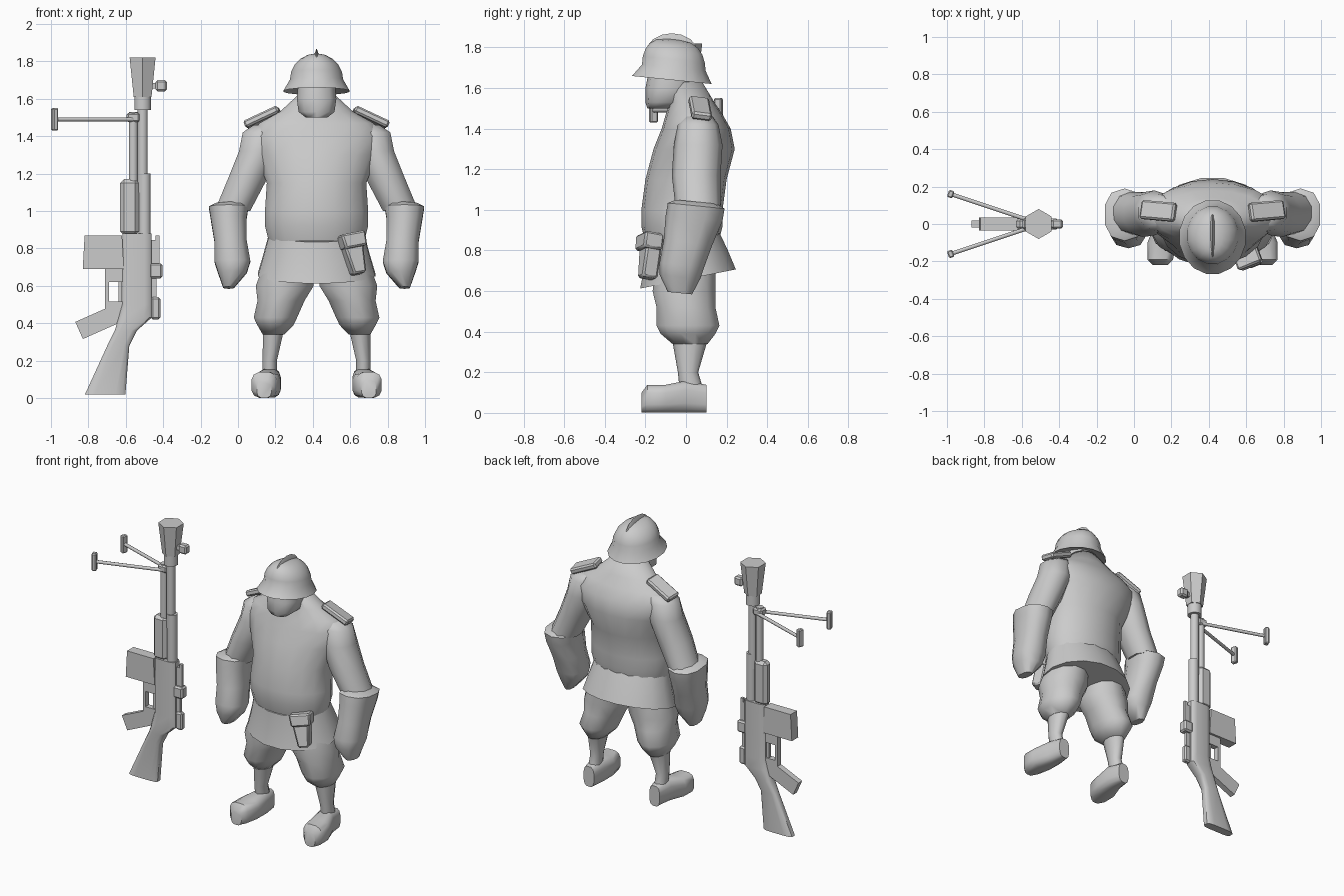
import bpy, bmesh, math
from mathutils import Vector, Matrix

old = bpy.data.objects.get("Cube")
if old:
    bpy.data.objects.remove(old)

grey = bpy.data.materials.new("plain grey")
grey.use_nodes = True
color = (.6, .6, .6, 1)
grey.diffuse_color = color
grey.node_tree.nodes["Principled BSDF"].inputs["Base Color"].default_value = color

SOLDIER_X = .42
RIFLE_X = -.54


def finish(name, bm, angle):
    bmesh.ops.recalc_face_normals(bm, faces=bm.faces)
    mesh = bpy.data.meshes.new(name)
    bm.to_mesh(mesh)
    bm.free()
    mesh.materials.append(grey)
    ob = bpy.data.objects.new(name, mesh)
    bpy.context.collection.objects.link(ob)
    bpy.ops.object.select_all(action='DESELECT')
    ob.select_set(True)
    bpy.context.view_layer.objects.active = ob
    bpy.ops.object.shade_smooth_by_angle(angle=math.radians(angle))
    return ob


def ring(at, wide, deep, x=0, off=0):
    """Cross-section at a height: half width, half depth, centre offsets."""
    return at, wide, deep, x, off


def loft(name, *rings, sides=12, power=2, tilt=0, along_y=False, mirror=1,
         center=SOLDIER_X, angle=60):
    """Skin through the rings; tilt raises each ring towards the back."""
    bm = bmesh.new()
    loops = []
    for at, wide, deep, x, off in rings:
        loop = []
        for i in range(sides):
            turn = math.tau * (i + .5) / sides
            c, s = math.cos(turn), math.sin(turn)
            px = x + wide * math.copysign(abs(c) ** (2 / power), c)
            d = deep * math.copysign(abs(s) ** (2 / power), s)
            y, z = (at, off + d) if along_y else (off + d, at + tilt * d)
            loop.append(bm.verts.new((center + mirror * px, y, z)))
        loops.append(loop)
    for low, high in zip(loops, loops[1:]):
        for i in range(sides):
            j = (i + 1) % sides
            bm.faces.new((low[i], low[j], high[j], high[i]))
    bm.faces.new(loops[0])
    bm.faces.new(loops[-1])
    return finish(name, bm, angle)


def box(name, at, size, foot=1, bevel=0, turn=(0, 0, 0)):
    """Bevelled block whose lower end is widened or narrowed by foot."""
    bm = bmesh.new()
    bmesh.ops.create_cube(bm, size=1)
    for v in bm.verts:
        if v.co.z < 0:
            v.co.x *= foot
        v.co *= Vector(size)
    if bevel:
        bmesh.ops.bevel(bm, geom=bm.edges[:], offset=bevel, segments=1, affect='EDGES')
    ob = finish(name, bm, 35)
    ob.location = at
    ob.rotation_euler = [math.radians(a) for a in turn]
    return ob


def rod(name, start, end, radius, end_radius=None, sides=10):
    start, end = Vector(start), Vector(end)
    axis = end - start
    turn = axis.to_track_quat('Z', 'Y').to_matrix().to_4x4()
    bm = bmesh.new()
    bmesh.ops.create_cone(bm, cap_ends=True, segments=sides, radius1=radius,
                          radius2=end_radius or radius, depth=axis.length,
                          matrix=Matrix.Translation((start + end) / 2) @ turn)
    return finish(name, bm, 50)


def tube(name, x, low, high, radius, top_radius=None, sides=10):
    return rod(name, (x, 0, low), (x, 0, high), radius, top_radius, sides)


# Jacket with flared skirt
loft("jacket_skirt",
     ring(.66, wide=.32, deep=.24, off=.01),
     ring(.76, wide=.29, deep=.21),
     ring(.87, wide=.26, deep=.18, off=-.02), sides=16, tilt=.2, angle=40)
loft("jacket",
     ring(.84, wide=.26, deep=.18, off=-.02),
     ring(.92, wide=.28, deep=.2, off=-.02),
     ring(1, wide=.28, deep=.2, off=-.02),
     ring(1.15, wide=.27, deep=.2),
     ring(1.3, wide=.33, deep=.2, off=.04),
     ring(1.4, wide=.36, deep=.17, off=.05),
     ring(1.47, wide=.31, deep=.14, off=.04),
     ring(1.53, wide=.2, deep=.11, off=.03),
     ring(1.63, wide=.09, deep=.08), sides=18)

# Head
loft("neck", ring(1.5, wide=.1, deep=.09),
     ring(1.66, wide=.09, deep=.08, off=-.02))
loft("head",
     ring(1.5, wide=.06, deep=.06, off=-.13),
     ring(1.53, wide=.1, deep=.1, off=-.1),
     ring(1.6, wide=.11, deep=.12, off=-.08),
     ring(1.7, wide=.1, deep=.11, off=-.07), sides=10, power=2.5)

# Helmet: flared brim, rounded dome and a thin crest
dome = [(math.cos(a), math.sin(a)) for a in (0, .3, .6, .9, 1.2, 1.5)]
loft("helmet",
     ring(1.66, wide=.13, deep=.14, off=-.07),
     ring(1.64, wide=.18, deep=.2, off=-.07),
     *[ring(1.7 + .14 * s, wide=.145 * c, deep=.16 * c ** .6, off=-.06) for c, s in dome],
     sides=16, tilt=-.1, angle=50)
arc = [(math.cos(i * math.pi / 8), math.sin(i * math.pi / 8)) for i in range(8)]
loft("helmet_crest",
     *[ring(-.07 - .13 * c, wide=.013, deep=.01 + .05 * s, off=1.76 + .05 * s) for c, s in arc],
     sides=6, along_y=True)

# Limbs, boots and shoulder boards on both sides
for side, word in ((1, "left"), (-1, "right")):
    loft(word + "_upper_arm",
         ring(1.46, wide=.09, deep=.07, x=.25, off=.06),
         ring(1.42, wide=.11, deep=.1, x=.29, off=.06),
         ring(1.32, wide=.11, deep=.12, x=.31, off=.06),
         ring(1.17, wide=.11, deep=.12, x=.37, off=.05),
         ring(1, wide=.1, deep=.11, x=.45, off=.06), sides=10, mirror=side)
    loft(word + "_forearm",
         ring(1.04, wide=.08, deep=.1, x=.46, off=.05),
         ring(1.02, wide=.11, deep=.14, x=.47, off=.05),
         ring(.96, wide=.1, deep=.14, x=.47, off=.04),
         ring(.84, wide=.09, deep=.12, x=.46, off=.01),
         ring(.73, wide=.1, deep=.11, x=.45, off=-.02),
         ring(.67, wide=.08, deep=.1, x=.45, off=-.03),
         ring(.59, wide=.03, deep=.06, x=.47, off=-.03),
         sides=10, power=2.4, mirror=side, tilt=-.1, angle=50)
    loft(word + "_trouser",
         ring(.76, wide=.13, deep=.15, x=.14),
         ring(.6, wide=.16, deep=.16, x=.17, off=-.01),
         ring(.52, wide=.13, deep=.15, x=.19),
         ring(.43, wide=.12, deep=.16, x=.22, off=.01),
         ring(.39, wide=.1, deep=.14, x=.22, off=.01),
         ring(.34, wide=.06, deep=.09, x=.23, off=.02), mirror=side)
    loft(word + "_boot_shaft",
         ring(.37, wide=.06, deep=.09, x=.23, off=.02),
         ring(.2, wide=.04, deep=.05, x=.25, off=.01),
         ring(.1, wide=.04, deep=.06, x=.25, off=.03), sides=10, mirror=side)
    loft(word + "_boot",
         ring(-.22, wide=.04, deep=.05, x=.28, off=.05),
         ring(-.19, wide=.07, deep=.07, x=.28, off=.07),
         ring(-.1, wide=.08, deep=.07, x=.27, off=.07),
         ring(0, wide=.06, deep=.08, x=.25, off=.08),
         ring(.1, wide=.04, deep=.07, x=.25, off=.07),
         power=3, along_y=True, mirror=side, angle=45)
    box(word + "_shoulder_board", at=(SOLDIER_X + side * .29, .07, 1.5),
        size=(.2, .1, .04), bevel=.01, turn=(-8, side * 25, side * 5))

# Holster on the left hip
lean = (-10, -10, 22)
box("holster", at=(.62, -.18, .76), size=(.12, .08, .2), foot=.6, bevel=.01, turn=lean)
box("holster_flap", at=(.61, -.18, .84), size=(.14, .1, .08), foot=.9, bevel=.01, turn=lean)

# Rifle stock and receiver in one piece
loft("rifle_stock",
     ring(.02, wide=.11, deep=.03, x=-.17),
     ring(.28, wide=.06, deep=.03, x=-.1),
     ring(.36, wide=.06, deep=.04, x=-.06),
     ring(.43, wide=.09, deep=.04, x=-.01),
     ring(.5, wide=.08, deep=.04),
     ring(.88, wide=.08, deep=.04), power=4, center=RIFLE_X, angle=40)
box("rifle_magazine", at=(-.72, 0, .78), size=(.2, .07, .18), foot=1.1)
box("rifle_grip", at=(-.74, 0, .41), size=(.24, .04, .1), turn=(0, -24, 0))
box("grip_mount", at=(-.66, 0, .47), size=(.1, .04, .09))
box("trigger_guard_top", at=(-.66, 0, .66), size=(.1, .04, .08))
box("trigger_guard_side", at=(-.7, 0, .56), size=(.02, .04, .14))
box("trigger", at=(-.63, 0, .56), size=(.02, .02, .14))

# Barrel group
box("rifle_handguard", at=(-.58, 0, 1.02), size=(.1, .07, .3), bevel=.02)
tube("barrel_sleeve", -.5, low=.86, high=1.2, radius=.034)
tube("barrel", -.51, low=1.1, high=1.56, radius=.028)
tube("gas_tube", -.56, low=1.1, high=1.53, radius=.025)
box("gas_block", at=(-.56, 0, 1.5), size=(.07, .06, .05), bevel=.01)
tube("muzzle_collar", -.51, low=1.54, high=1.61, radius=.047)
tube("muzzle_flare", -.51, low=1.61, high=1.82, radius=.055, top_radius=.08, sides=6)
box("front_sight_arm", at=(-.45, 0, 1.67), size=(.07, .03, .03))
box("front_sight", at=(-.41, 0, 1.67), size=(.06, .05, .06), bevel=.01)

# Bolt, rear sight and carrying handle
box("bolt_rail", at=(-.45, 0, .67), size=(.03, .02, .35))
box("handle_bar", at=(-.43, 0, .77), size=(.02, .02, .2))
box("bolt_block", at=(-.44, 0, .68), size=(.07, .06, .08), bevel=.01)
box("rear_sight", at=(-.44, 0, .48), size=(.05, .04, .12), bevel=.01)

# Spread bipod
for side, word in ((1, "left"), (-1, "right")):
    foot = Vector((-.98, side * .16, 1.49))
    rod(word + "_bipod_leg", (-.56, side * .02, 1.49), foot, radius=.011)
    box(word + "_bipod_shoe", at=foot, size=(.03, .04, .12), bevel=.006, turn=(0, 0, -20 * side))
